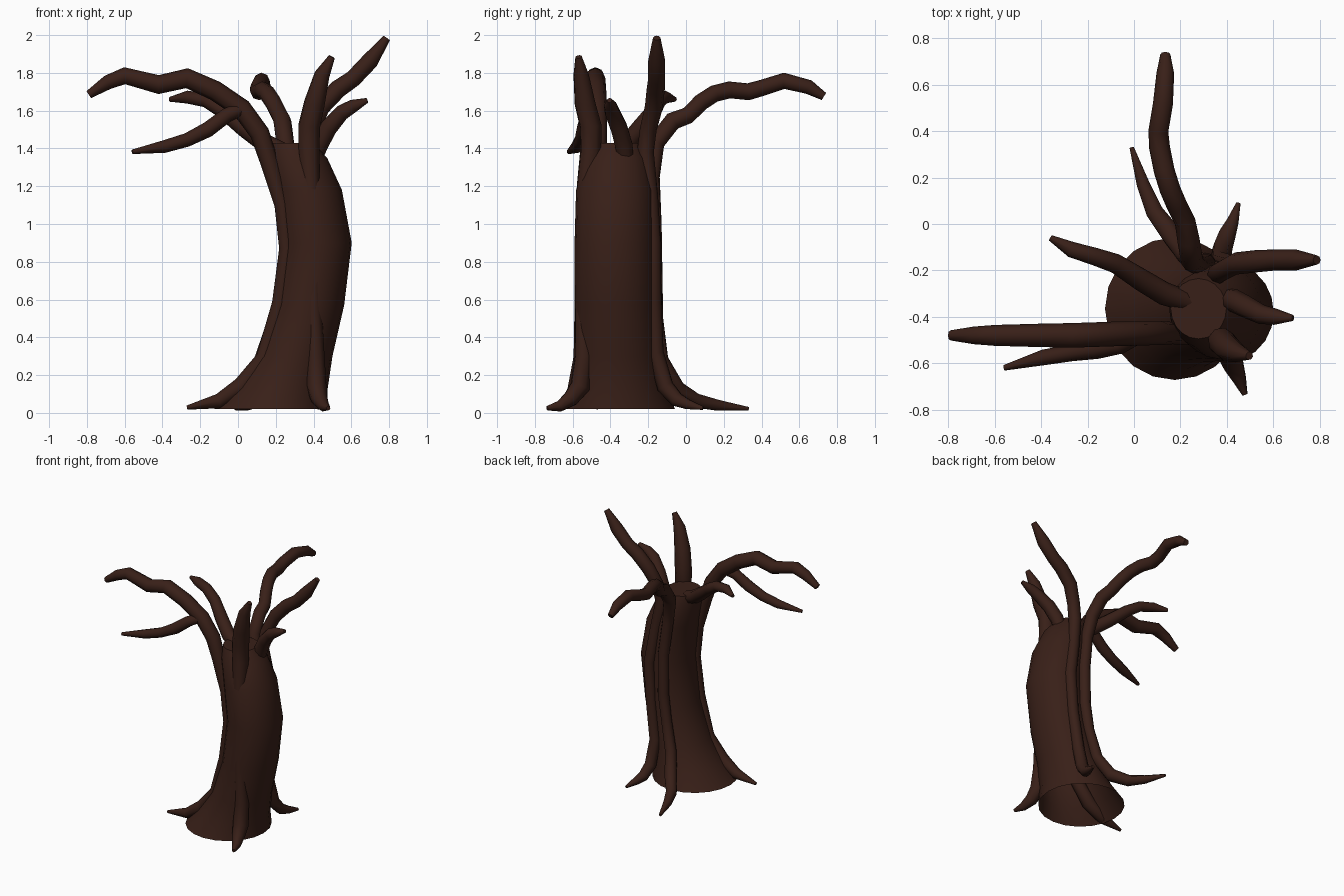
import bpy, bmesh, math

bark = bpy.data.materials.new("bark")
bark.diffuse_color = (0.040, 0.014, 0.009, 1)


def finish(ob, angle):
    ob.data.materials.append(bark)
    bpy.ops.object.select_all(action='DESELECT')
    ob.select_set(True)
    bpy.context.view_layer.objects.active = ob
    bpy.ops.object.shade_smooth_by_angle(angle=math.radians(angle))


def tube(name, pts):
    """Tapered tube through (x, y, z, radius) points."""
    cu = bpy.data.curves.new(name, 'CURVE')
    cu.dimensions = '3D'
    cu.bevel_depth = 1.0
    cu.bevel_resolution = 2
    cu.use_fill_caps = True
    sp = cu.splines.new('POLY')
    sp.points.add(len(pts) - 1)
    for p, (x, y, z, r) in zip(sp.points, pts):
        p.co = (x, y, z, 1)
        p.radius = r
    ob = bpy.data.objects.new(name, cu)
    bpy.context.collection.objects.link(ob)
    bpy.ops.object.select_all(action='DESELECT')
    ob.select_set(True)
    bpy.context.view_layer.objects.active = ob
    bpy.ops.object.convert(target='MESH')
    finish(bpy.context.object, 60)


# Leaning trunk, open underneath: (centre x, centre y, z, x radius, y radius)
SIDES = 20
bm = bmesh.new()
rings = []
for cx, cy, z, rx, ry in [
        (0.175, -0.365, 0.02, 0.30, 0.307), (0.225, -0.367, 0.13, 0.25, 0.26),
        (0.295, -0.37, 0.3, 0.205, 0.225), (0.372, -0.377, 0.57, 0.19, 0.213),
        (0.412, -0.38, 0.9, 0.19, 0.21), (0.37, -0.377, 1.18, 0.18, 0.205),
        (0.312, -0.37, 1.35, 0.16, 0.168), (0.278, -0.365, 1.43, 0.12, 0.13)]:
    rings.append([bm.verts.new((cx + rx * math.cos(a), cy + ry * math.sin(a), z))
                  for a in (2 * math.pi * i / SIDES for i in range(SIDES))])
for a, b in zip(rings, rings[1:]):
    for i in range(SIDES):
        j = (i + 1) % SIDES
        bm.faces.new((a[i], a[j], b[j], b[i]))
bm.faces.new(rings[-1])
me = bpy.data.meshes.new("trunk")
bm.to_mesh(me)
bm.free()
trunk = bpy.data.objects.new("trunk", me)
bpy.context.collection.objects.link(trunk)
finish(trunk, 40)

# Long left limb, running down the trunk into the left root
tube("left_limb", [
    (-0.79, -0.48, 1.685, .022), (-0.69, -0.48, 1.75, .038), (-0.6, -0.48, 1.785, .045),
    (-0.42, -0.48, 1.738, .05), (-0.27, -0.48, 1.772, .053), (-0.12, -0.475, 1.705, .053),
    (0.02, -0.47, 1.61, .053), (0.115, -0.47, 1.48, .052), (0.165, -0.47, 1.33, .048),
    (0.235, -0.48, 1.1, .042), (0.258, -0.48, 0.87, .04), (0.22, -0.48, 0.58, .04),
    (0.14, -0.47, 0.29, .045), (0.02, -0.47, 0.14, .05), (-0.1, -0.47, 0.062, .04),
    (-0.27, -0.47, 0.028, .011)])

# Front limb and root, nearly flush with the trunk in the middle
tube("front_limb", [
    (0.497, -0.568, 1.885, .018), (0.445, -0.555, 1.79, .042), (0.405, -0.535, 1.64, .057),
    (0.377, -0.505, 1.52, .06), (0.375, -0.505, 1.38, .058), (0.385, -0.53, 1.2, .05),
    (0.395, -0.545, 0.9, .045), (0.4, -0.545, 0.55, .045), (0.41, -0.54, 0.3, .05),
    (0.415, -0.56, 0.14, .055), (0.43, -0.61, 0.075, .045), (0.455, -0.67, 0.035, .03),
    (0.478, -0.735, 0.025, .012)])

# Long back limb and root
tube("back_limb", [
    (0.135, 0.73, 1.675, .022), (0.135, 0.65, 1.725, .038), (0.125, 0.52, 1.758, .043),
    (0.105, 0.4, 1.72, .043), (0.11, 0.33, 1.7, .045), (0.13, 0.23, 1.71, .045),
    (0.155, 0.15, 1.69, .045), (0.185, 0.08, 1.645, .045), (0.22, 0.01, 1.575, .045),
    (0.235, -0.07, 1.545, .048), (0.25, -0.16, 1.43, .048), (0.28, -0.18, 1.25, .042),
    (0.31, -0.17, 1.0, .042), (0.31, -0.165, 0.7, .042), (0.28, -0.16, 0.5, .04),
    (0.225, -0.135, 0.28, .043), (0.165, -0.05, 0.125, .047), (0.09, 0.05, 0.065, .04),
    (0.04, 0.17, 0.04, .03), (-0.01, 0.33, 0.022, .01)])

# Tall right limb and back right root
tube("right_limb", [
    (0.788, -0.155, 1.985, .02), (0.7, -0.155, 1.865, .045), (0.61, -0.155, 1.77, .045),
    (0.53, -0.16, 1.715, .048), (0.44, -0.17, 1.62, .048), (0.385, -0.2, 1.5, .045),
    (0.36, -0.215, 1.38, .045), (0.395, -0.19, 1.15, .042), (0.435, -0.175, 0.9, .042),
    (0.415, -0.17, 0.6, .04), (0.375, -0.16, 0.32, .042), (0.38, -0.11, 0.14, .045),
    (0.4, -0.05, 0.07, .04), (0.425, 0.01, 0.045, .028), (0.45, 0.09, 0.025, .01)])

# Smaller branches
tube("left_side_branch", [
    (0.02, -0.48, 1.61, .035), (-0.06, -0.52, 1.575, .04), (-0.16, -0.54, 1.5, .042),
    (-0.27, -0.555, 1.445, .037), (-0.39, -0.575, 1.41, .034), (-0.56, -0.62, 1.382, .012)])
tube("back_left_branch", [
    (0.25, -0.34, 1.38, .045), (0.13, -0.3, 1.435, .05), (0.03, -0.24, 1.51, .048),
    (-0.08, -0.17, 1.6, .042), (-0.17, -0.14, 1.655, .038), (-0.27, -0.11, 1.672, .034),
    (-0.36, -0.06, 1.66, .013)])
tube("right_side_branch", [
    (0.4, -0.32, 1.34, .045), (0.43, -0.33, 1.42, .05), (0.48, -0.355, 1.51, .048),
    (0.55, -0.39, 1.59, .042), (0.61, -0.4, 1.625, .035), (0.685, -0.405, 1.655, .013)])
